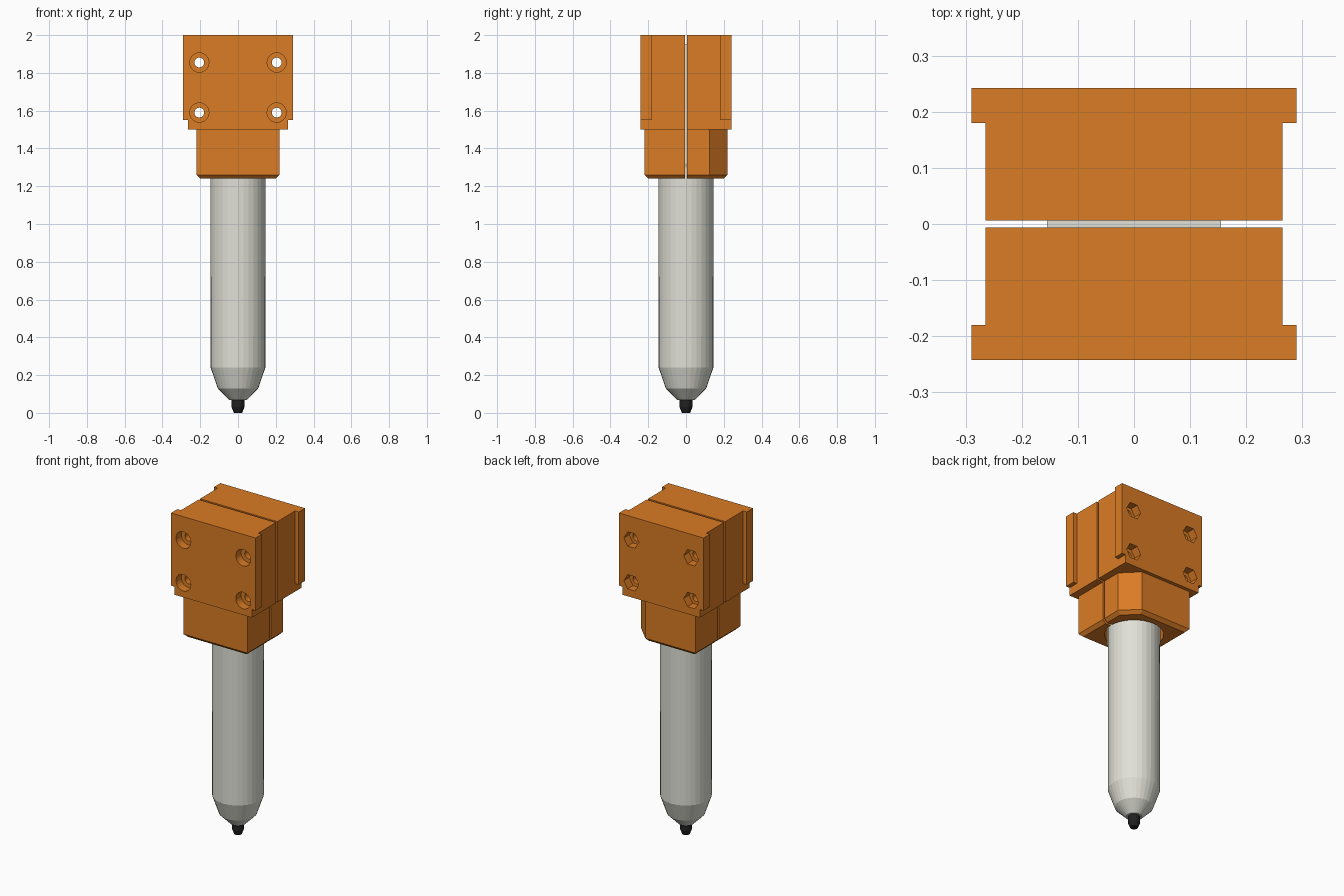
import bpy
import bmesh
from math import cos, sin, pi

cube = bpy.data.objects.get("Cube")
if cube:
    bpy.data.objects.remove(cube, do_unlink=True)


def material(name, rgb):
    m = bpy.data.materials.new(name)
    m.use_nodes = True
    m.diffuse_color = (*rgb, 1)
    m.node_tree.nodes["Principled BSDF"].inputs["Base Color"].default_value = (*rgb, 1)
    return m


orange = material("orange plastic", (0.70, 0.20, 0.018))
ivory = material("pale grey barrel", (0.75, 0.75, 0.68))
black = material("black tip", (0.015, 0.015, 0.015))


def finish(name, bm):
    bmesh.ops.recalc_face_normals(bm, faces=bm.faces)
    mesh = bpy.data.meshes.new(name)
    bm.to_mesh(mesh)
    bm.free()
    obj = bpy.data.objects.new(name, mesh)
    bpy.context.collection.objects.link(obj)
    return obj


def prism(name, points, direction, chamfer=0):
    """Extrude a polygon of 3D points, optionally chamfering its first face."""
    bm = bmesh.new()
    base = bm.faces.new([bm.verts.new(p) for p in points])
    rim = list(base.edges)
    ext = bmesh.ops.extrude_face_region(bm, geom=[base], use_keep_orig=True)
    top = [v for v in ext["geom"] if isinstance(v, bmesh.types.BMVert)]
    bmesh.ops.translate(bm, verts=top, vec=direction)
    bmesh.ops.recalc_face_normals(bm, faces=bm.faces)
    if chamfer:
        bmesh.ops.bevel(bm, geom=rim, offset=chamfer, segments=1, affect='EDGES')
    return finish(name, bm)


def box(name, x, y0, y1, z0, z1):
    return prism(name, [(-x, y0, z0), (x, y0, z0), (x, y1, z0), (-x, y1, z0)],
                 (0, 0, z1 - z0))


def rod(name, x, z, radius, sides, y0, y1):
    ring = [2 * pi * i / sides for i in range(sides)]
    return prism(name, [(x + radius * cos(a), y0, z + radius * sin(a)) for a in ring],
                 (0, y1 - y0, 0))


def lathe(name, profile, mat, sides=32):
    """Closed solid of revolution from (radius, height) pairs."""
    bm = bmesh.new()
    rings = [[bm.verts.new((r * cos(2 * pi * i / sides), r * sin(2 * pi * i / sides), z))
              for i in range(sides)] for r, z in profile]
    for low, high in zip(rings, rings[1:]):
        for i in range(sides):
            j = (i + 1) % sides
            bm.faces.new((low[i], low[j], high[j], high[i]))
    bm.faces.new(rings[0])
    bm.faces.new(rings[-1])
    obj = finish(name, bm)
    if mat:
        obj.data.materials.append(mat)
    return obj


def combine(target, other, operation):
    mod = target.modifiers.new("cut", 'BOOLEAN')
    mod.operation = operation
    mod.solver = 'EXACT'
    mod.object = other
    bpy.context.view_layer.objects.active = target
    bpy.ops.object.modifier_apply(modifier=mod.name)
    bpy.data.objects.remove(other, do_unlink=True)


GAP = 0.0065


def clamp_half(name, side):
    # Upper block with a wider outer flange
    half = box(name, 0.265, -0.242, 0.242, 1.5, 2)
    outer = sorted((side * 0.18, side * 0.242))
    combine(half, box("flange", 0.29, *outer, 1.55, 2), 'UNION')

    # Lower collar with one cut corner and a chamfered underside
    s, c = 0.22, 0.125
    outline = [(-s, -s), (s, -s), (s, c), (c, s), (-s, s)]
    collar = prism("collar", [(x, y, 1.24) for x, y in outline], (0, 0, 0.28), 0.02)
    combine(half, collar, 'UNION')

    # Split plane and the bore for the barrel
    split = sorted((side * GAP, -side * 0.5))
    combine(half, box("split", 0.5, *split, 1, 2.2), 'DIFFERENCE')
    combine(half, lathe("bore", [(0.165, 1.1), (0.165, 1.955)], None), 'DIFFERENCE')

    # Bolt holes: round recesses in front, hexagonal nut pockets behind
    for x in (-0.205, 0.205):
        for z in (1.59, 1.855):
            combine(half, rod("hole", x, z, 0.026, 24, -0.4, 0.4), 'DIFFERENCE')
            sides = 24 if side < 0 else 6
            recess = rod("recess", x, z, 0.051, sides, side * 0.19, side * 0.3)
            combine(half, recess, 'DIFFERENCE')

    half.data.materials.clear()
    half.data.materials.append(orange)
    for face in half.data.polygons:
        face.material_index = 0


clamp_half("front_clamp_half", -1)
clamp_half("back_clamp_half", 1)

# Barrel with its conical nose, slightly wider where it is clamped
lathe("barrel", [(0.045, 0.068), (0.107, 0.13), (0.145, 0.24), (0.147, 1.3),
                 (0.155, 1.32), (0.155, 1.95)], ivory)

# Writing tip
lathe("tip", [(0.022, 0), (0.034, 0.03), (0.034, 0.072)], black, 16)
